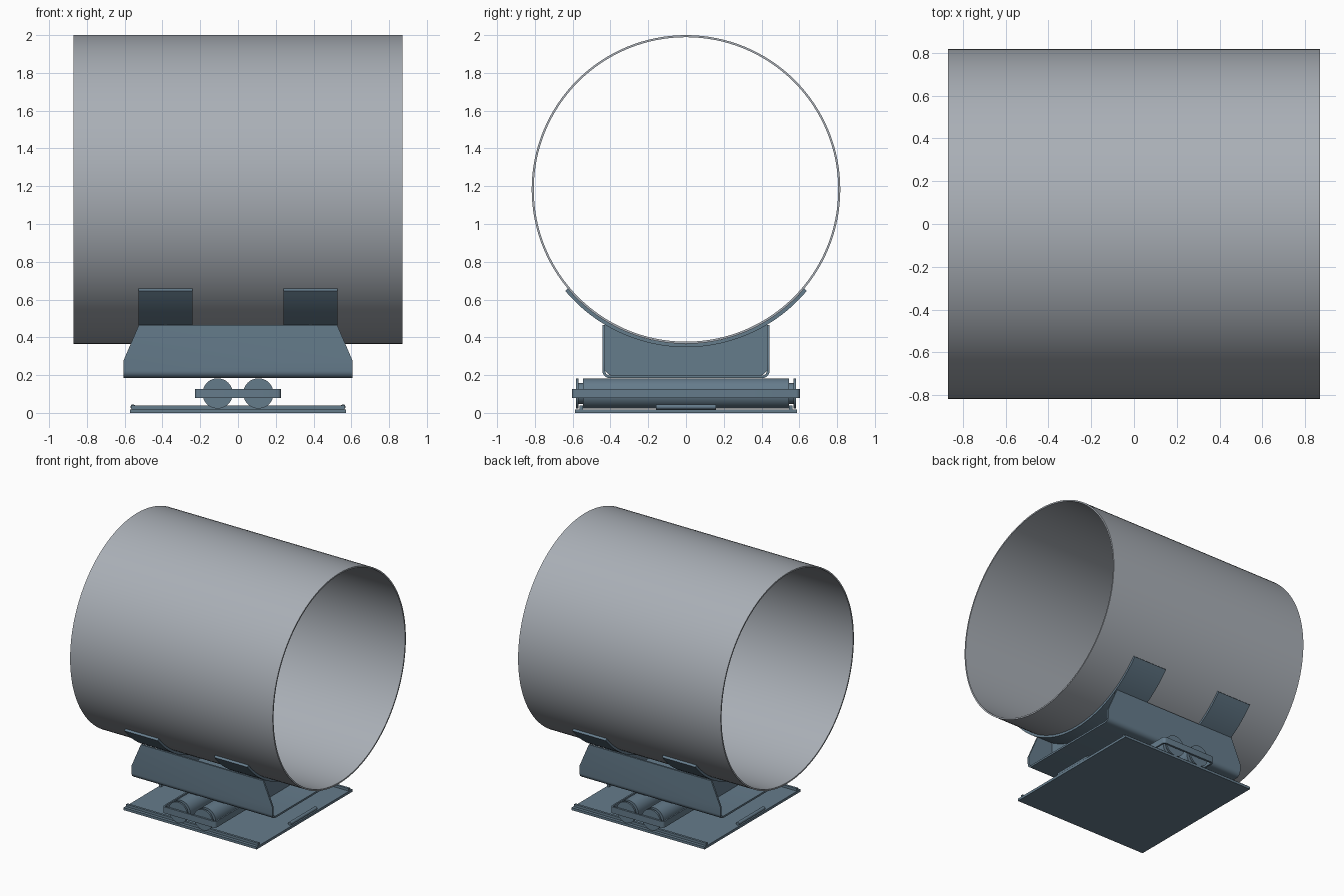
import bpy, bmesh, math
from mathutils import Vector

if "Cube" in bpy.data.objects:
    bpy.data.objects.remove(bpy.data.objects["Cube"])

PIPE_Z, PIPE_R = 1.183, 0.817


def material(name, rgb):
    m = bpy.data.materials.new(name)
    m.diffuse_color = (*rgb, 1)
    m.use_nodes = True
    m.node_tree.nodes["Principled BSDF"].inputs["Base Color"].default_value = m.diffuse_color
    return m


steel = material("blue_steel", (0.13, 0.20, 0.26))
grey = material("pipe_grey", (0.40, 0.43, 0.47))


def finish(name, bm, mat=steel):
    bmesh.ops.recalc_face_normals(bm, faces=bm.faces)
    me = bpy.data.meshes.new(name)
    bm.to_mesh(me)
    bm.free()
    ob = bpy.data.objects.new(name, me)
    bpy.context.collection.objects.link(ob)
    me.materials.append(mat)
    bpy.ops.object.select_all(action='DESELECT')
    ob.select_set(True)
    bpy.context.view_layer.objects.active = ob
    bpy.ops.object.shade_smooth_by_angle(angle=math.radians(25))
    return ob


def place(axis, u, v, w):
    return (w, u, v) if axis == 'x' else (u, v, w) if axis == 'z' else (u, w, v)


def strip(outer, inner, axis, w0, w1, closed=False):
    """Extruded band between two matching profiles."""
    bm = bmesh.new()
    rows = [[bm.verts.new(place(axis, *p, w)) for p in prof]
            for prof, w in ((outer, w0), (outer, w1), (inner, w1), (inner, w0))]
    n = len(outer)
    for i in range(n if closed else n - 1):
        j = (i + 1) % n
        for k in range(4):
            a, b = rows[k], rows[(k + 1) % 4]
            bm.faces.new((a[i], a[j], b[j], b[i]))
    if not closed:
        bm.faces.new([r[0] for r in rows])
        bm.faces.new([r[-1] for r in rows])
    return bm


def box(name, x, y, z):
    bm = bmesh.new()
    bmesh.ops.create_cube(bm, size=1)
    for v in bm.verts:
        v.co = [r[0] + (c + 0.5) * (r[1] - r[0]) for c, r in zip(v.co, (x, y, z))]
    return finish(name, bm)


def arc(r, a0, a1, n, cu=0.0, cv=PIPE_Z):
    """Points on a circle, degrees measured from straight down."""
    return [(cu + r * math.sin(math.radians(a0 + (a1 - a0) * i / n)),
             cv - r * math.cos(math.radians(a0 + (a1 - a0) * i / n))) for i in range(n + 1)]


def lathe(name, profile, x, z, n=48):
    """Solid turned about an axis along y; profile holds (y, radius)."""
    bm = bmesh.new()
    rings = [[bm.verts.new((x + r * math.cos(t), y, z + r * math.sin(t)))
              for t in (2 * math.pi * i / n for i in range(n))] for y, r in profile]
    for a, b in zip(rings, rings[1:]):
        for i in range(n):
            bm.faces.new((a[i], a[(i + 1) % n], b[(i + 1) % n], b[i]))
    bm.faces.new(rings[0])
    bm.faces.new(rings[-1])
    return finish(name, bm)


# Pipe section
finish("pipe", strip(arc(PIPE_R, 0, 360, 128)[:-1], arc(PIPE_R - 0.011, 0, 360, 128)[:-1],
                     'x', -0.87, 0.87, True), grey)

# Curved saddle pads and the cross webs beneath them
for s, side in ((-1, "left"), (1, "right")):
    finish(side + "_saddle_pad", strip(arc(PIPE_R + 0.018, -50, 50, 48), arc(PIPE_R, -50, 50, 48),
                                       'x', s * 0.385 - 0.143, s * 0.385 + 0.143))
    top = arc(PIPE_R + 0.017, -31, 31, 32)
    low = [(y, 0.195 + max(0, abs(y) - 0.40)) for y, z in top]
    finish(side + "_web", strip(top, low, 'x', s * 0.385 - 0.008, s * 0.385 + 0.008))


# Folded channel cradle with sloping ends
def channel(y, z0, r):
    return ([(-y, 0.465)] + arc(r, -90, 0, 6, -y + r, z0 + r)
            + arc(r, 0, 90, 6, y - r, z0 + r) + [(y, 0.465)])


bm = strip(channel(0.442, 0.184, 0.038), channel(0.428, 0.198, 0.024), 'x', -0.605, 0.605)
for s in (-1, 1):
    bmesh.ops.bisect_plane(bm, geom=bm.verts[:] + bm.edges[:] + bm.faces[:],
                           plane_co=Vector((s * 0.605, 0, 0.28)),
                           plane_no=Vector((s * 0.185, 0, 0.08)), clear_outer=True)
    bmesh.ops.holes_fill(bm, edges=[e for e in bm.edges if e.is_boundary])
finish("cradle_channel", bm)

# Rollers with grooved, flanged ends
half = [(0.545, 0.08), (0.545, 0.055), (0.568, 0.055), (0.568, 0.08), (0.582, 0.08),
        (0.582, 0.022), (0.602, 0.022)]
for x, side in ((-0.108, "left"), (0.108, "right")):
    lathe(side + "_roller", [(-y, r) for y, r in reversed(half)] + half, x, 0.103)


# Flat-bar cage around the rollers
def rounded(x, y, r):
    return [p for sx, sy, a in ((1, -1, 0), (1, 1, 90), (-1, 1, 180), (-1, -1, 270))
            for p in arc(r, a, a + 90, 5, sx * (x - r), sy * (y - r))]


finish("roller_cage", strip(rounded(0.228, 0.603, 0.02), rounded(0.216, 0.589, 0.008),
                            'z', 0.078, 0.127, True))

# Base plate, guide rails and end stops
box("base_plate", (-0.572, 0.572), (-0.588, 0.588), (0, 0.019))
for s, side in ((-1, "front"), (1, "back")):
    box(side + "_guide_rail", (-0.565, 0.565), sorted((s * 0.546, s * 0.564)), (0.019, 0.038))
for s, side in ((-1, "left"), (1, "right")):
    lathe(side + "_end_stop", [(-0.16, 0.013), (0.16, 0.013)], s * 0.556, 0.032, 20)
